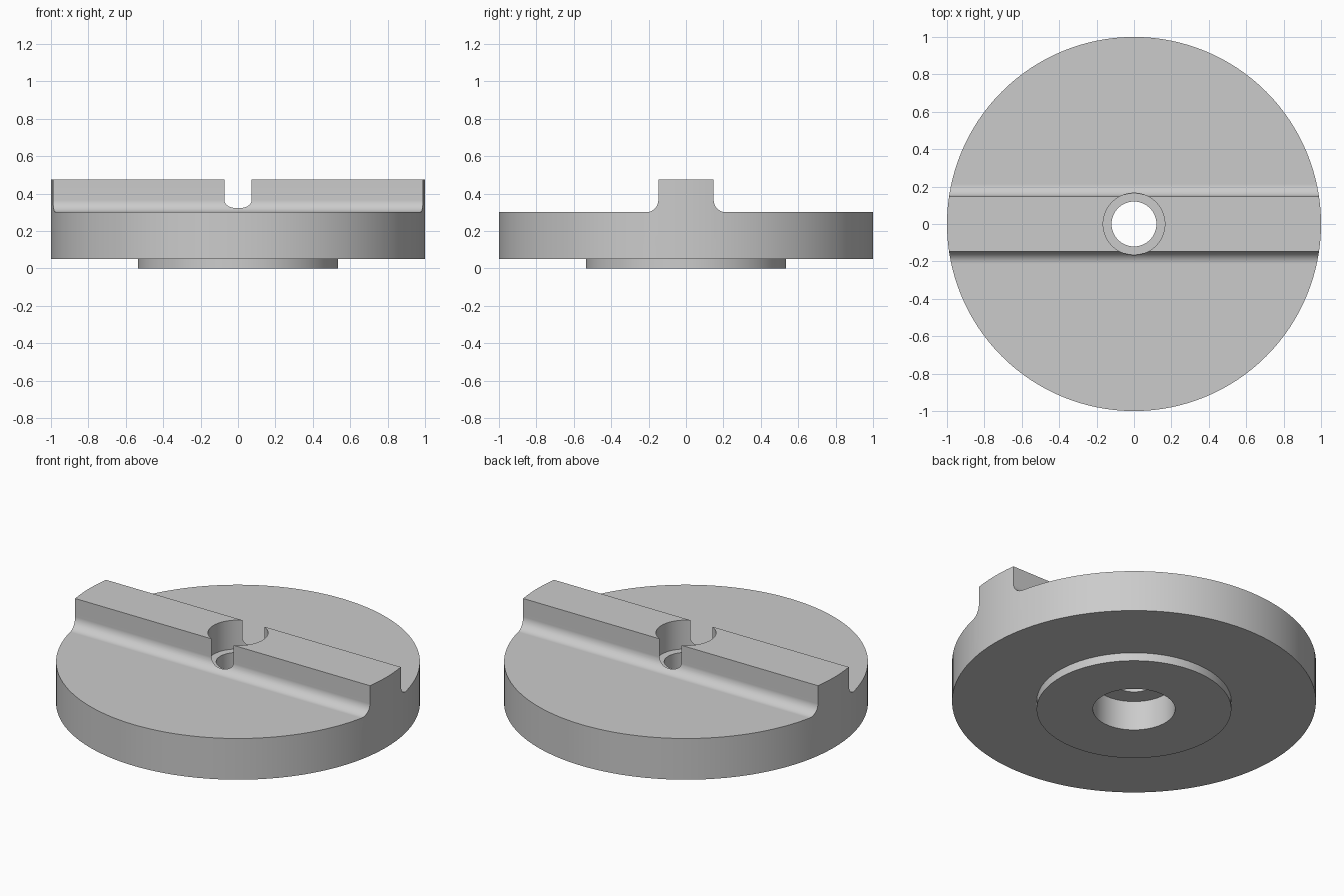
import bpy, bmesh, math
from mathutils import Vector

cube = bpy.data.objects.get("Cube")
if cube:
    bpy.data.objects.remove(cube, do_unlink=True)

SEGMENTS = 128
TOP, DECK = 0.475, 0.3        # rib top and disc top
RIB, FILLET = 0.148, 0.065    # rib half width and root radius

grey = bpy.data.materials.new("plain grey")
grey.use_nodes = True
color = (0.6, 0.6, 0.6, 1)
grey.diffuse_color = color
grey.node_tree.nodes["Principled BSDF"].inputs["Base Color"].default_value = color


def make_object(name, bm):
    bmesh.ops.recalc_face_normals(bm, faces=bm.faces[:])
    mesh = bpy.data.meshes.new(name)
    bm.to_mesh(mesh)
    bm.free()
    mesh.materials.append(grey)
    obj = bpy.data.objects.new(name, mesh)
    bpy.context.collection.objects.link(obj)
    return obj


def lathe(name, profile):
    """Revolve a closed (radius, z) profile around the z axis."""
    bm = bmesh.new()
    rings = []
    for i in range(SEGMENTS):
        a = 2 * math.pi * i / SEGMENTS
        rings.append([bm.verts.new((r * math.cos(a), r * math.sin(a), z)) for r, z in profile])
    n = len(profile)
    for i in range(SEGMENTS):
        here, after = rings[i], rings[(i + 1) % SEGMENTS]
        for j in range(n):
            k = (j + 1) % n
            bm.faces.new((here[j], after[j], after[k], here[k]))
    return make_object(name, bm)


def side_cutter(name, side):
    """Long bar with a rounded inner corner, clearing one side of the rib."""
    profile = [(RIB, 0.7)]
    for i in range(13):
        a = math.pi + math.pi / 2 * i / 12
        profile.append((RIB + FILLET + FILLET * math.cos(a), DECK + FILLET + FILLET * math.sin(a)))
    profile += [(1.2, DECK), (1.2, 0.7)]
    bm = bmesh.new()
    face = bm.faces.new([bm.verts.new((-1.2, side * y, z)) for y, z in profile])
    extruded = bmesh.ops.extrude_face_region(bm, geom=[face])["geom"]
    moved = [v for v in extruded if isinstance(v, bmesh.types.BMVert)]
    bmesh.ops.translate(bm, verts=moved, vec=Vector((2.4, 0, 0)))
    obj = make_object(name, bm)
    obj.hide_render = True
    return obj


# Disc with lower boss, stepped bore and upper counterbore
disc = lathe("coupling_disc", [
    (0.226, 0), (0.535, 0), (0.535, 0.05), (1, 0.05), (1, TOP),
    (0.165, TOP), (0.165, DECK), (0.12, DECK), (0.12, 0.18), (0.226, 0.18)])

# Clear both sides to leave the raised rib with filleted roots
bpy.ops.object.select_all(action="DESELECT")
bpy.context.view_layer.objects.active = disc
disc.select_set(True)
for name, side in (("front_cutter", -1), ("back_cutter", 1)):
    cutter = side_cutter(name, side)
    mod = disc.modifiers.new(name, "BOOLEAN")
    mod.operation = "DIFFERENCE"
    mod.solver = "EXACT"
    mod.object = cutter
    bpy.ops.object.modifier_apply(modifier=mod.name)
    bpy.data.objects.remove(cutter, do_unlink=True)

# Smooth curved walls, crisp rims and flat faces
bpy.ops.object.shade_smooth_by_angle(angle=math.radians(30))
weighted = disc.modifiers.new("flat_normals", "WEIGHTED_NORMAL")
weighted.keep_sharp = True
